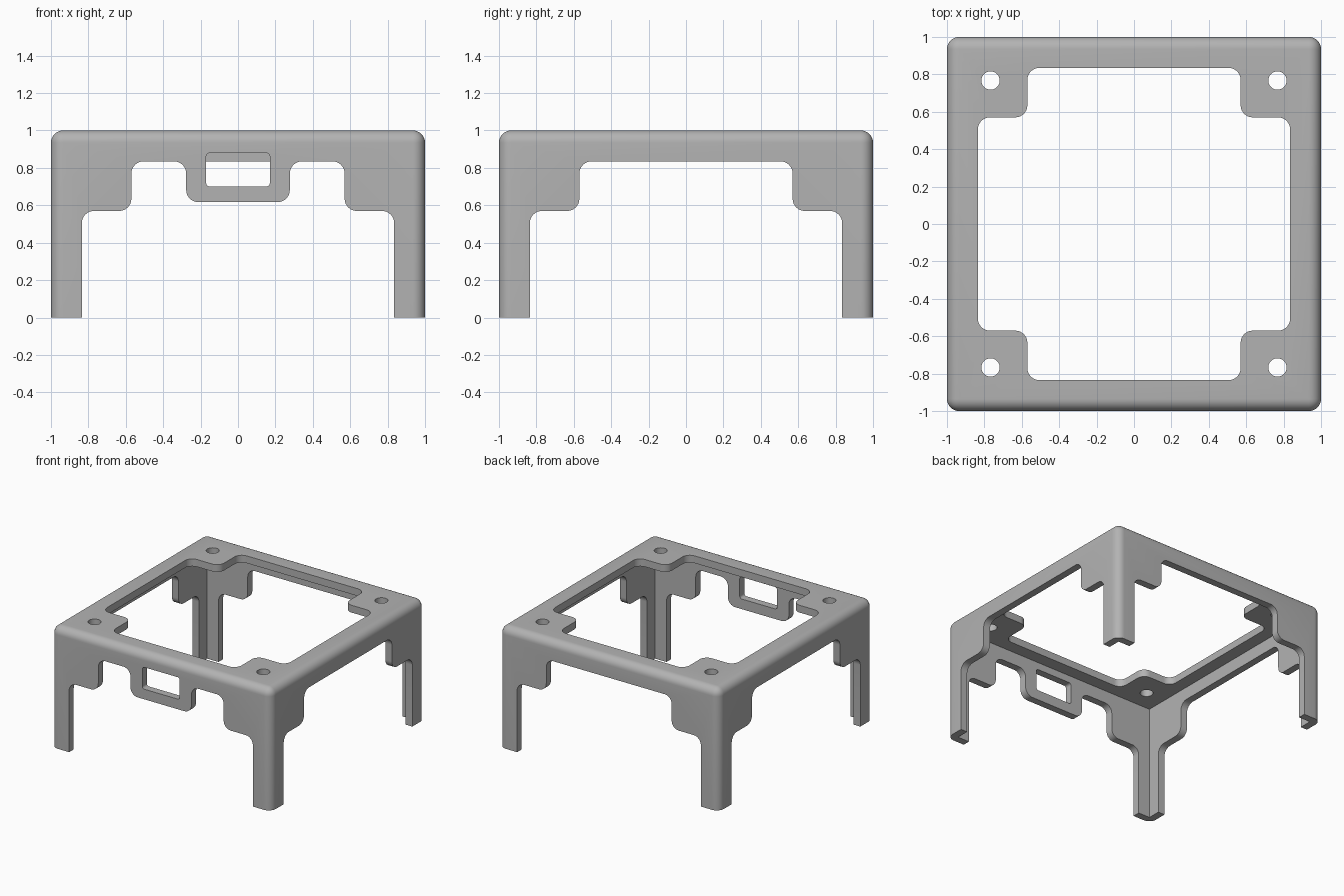
import bpy, bmesh, math
from mathutils import Vector, Matrix

if "Cube" in bpy.data.objects:
    bpy.data.objects.remove(bpy.data.objects["Cube"], do_unlink=True)

WALL = 0.06      # shell thickness
LEG = 0.835      # inner edge of legs and rails
STEP = 0.57      # edge of the corner gussets
FILLET = 0.065

grey = bpy.data.materials.new("plain_grey")
grey.use_nodes = True
grey.diffuse_color = (0.45, 0.45, 0.45, 1)
grey.node_tree.nodes["Principled BSDF"].inputs["Base Color"].default_value = grey.diffuse_color


def add_object(name, bm):
    bmesh.ops.recalc_face_normals(bm, faces=bm.faces)
    mesh = bpy.data.meshes.new(name)
    bm.to_mesh(mesh)
    bm.free()
    obj = bpy.data.objects.new(name, mesh)
    bpy.context.collection.objects.link(obj)
    mesh.materials.append(grey)
    return obj


def rounded(points, radius, steps=8):
    """Round every right-angled corner of an outline."""
    out = []
    for i, p in enumerate(points):
        p = Vector(p)
        u = (Vector(points[i - 1]) - p).normalized() * radius
        v = (Vector(points[(i + 1) % len(points)]) - p).normalized() * radius
        for k in range(steps + 1):
            t = math.pi / 2 * k / steps
            out.append(p + u * (1 - math.sin(t)) + v * (1 - math.cos(t)))
    return out


def mirrored(half):
    return half + [(-a, b) for a, b in reversed(half)]


def prism(outline, start, end, axis):
    """Extrude an outline along the named axis."""
    place = {"x": lambda a, b, d: (d, a, b),
             "y": lambda a, b, d: (a, d, b),
             "z": lambda a, b, d: (a, b, d)}[axis]
    bm = bmesh.new()
    face = bm.faces.new([bm.verts.new(place(a, b, start)) for a, b in outline])
    new = bmesh.ops.extrude_face_region(bm, geom=[face])["geom"]
    shift = Vector(place(0, 0, end - start))
    bmesh.ops.translate(bm, vec=shift, verts=[g for g in new if isinstance(g, bmesh.types.BMVert)])
    return add_object("cutter", bm)


def cut(target, cutter):
    mod = target.modifiers.new("cut", "BOOLEAN")
    mod.operation = "DIFFERENCE"
    mod.solver = "EXACT"
    mod.object = cutter
    bpy.context.view_layer.objects.active = target
    bpy.ops.object.modifier_apply(modifier=mod.name)
    bpy.data.objects.remove(cutter, do_unlink=True)


# Outer block with rounded top and upright edges
bm = bmesh.new()
bmesh.ops.create_cube(bm, size=1, matrix=Matrix.Translation((0, 0, 0.5)) @ Matrix.Diagonal((2, 2, 1, 1)))
edges = [e for e in bm.edges if max(v.co.z for v in e.verts) > 0.5]
bmesh.ops.bevel(bm, geom=edges, offset=FILLET, segments=8, profile=0.5, affect="EDGES")
frame = add_object("stand_frame", bm)

# Hollow inside
inner = 1 - WALL
cut(frame, prism([(-inner, -inner), (inner, -inner), (inner, inner), (-inner, inner)], -0.2, inner, "z"))

# Stepped openings in the sides and back
arch = rounded(mirrored([(LEG, -0.2), (LEG, STEP), (STEP, STEP), (STEP, LEG)]), FILLET)
cut(frame, prism(arch, -1.2, 1.2, "x"))
cut(frame, prism(arch, 0.9, 1.2, "y"))

# Front opening, leaving a hanging tab with a window
tab, tab_base = 0.277, 0.617
front = mirrored([(LEG, -0.2), (LEG, STEP), (STEP, STEP), (STEP, LEG), (tab, LEG), (tab, tab_base)])
cut(frame, prism(rounded(front, FILLET), -1.2, -0.9, "y"))
window = rounded(mirrored([(0.17, 0.70), (0.17, 0.88)]), 0.02)
cut(frame, prism(window, -1.2, -0.9, "y"))

# Top opening with corner gussets
quarter = [(STEP, -LEG), (STEP, -STEP), (LEG, -STEP), (LEG, STEP), (STEP, STEP), (STEP, LEG)]
cut(frame, prism(rounded(mirrored(quarter), FILLET), 0.9, 1.2, "z"))

# Screw holes in the gussets
for sx in (-1, 1):
    for sy in (-1, 1):
        ring = [(0.767 * sx + 0.049 * math.cos(a), 0.767 * sy + 0.049 * math.sin(a))
                for a in (math.tau * k / 32 for k in range(32))]
        cut(frame, prism(ring, 0.9, 1.2, "z"))

# Smooth fillets, crisp edges
bpy.ops.object.select_all(action="DESELECT")
frame.select_set(True)
bpy.context.view_layer.objects.active = frame
bpy.ops.object.shade_smooth_by_angle(angle=math.radians(30))
